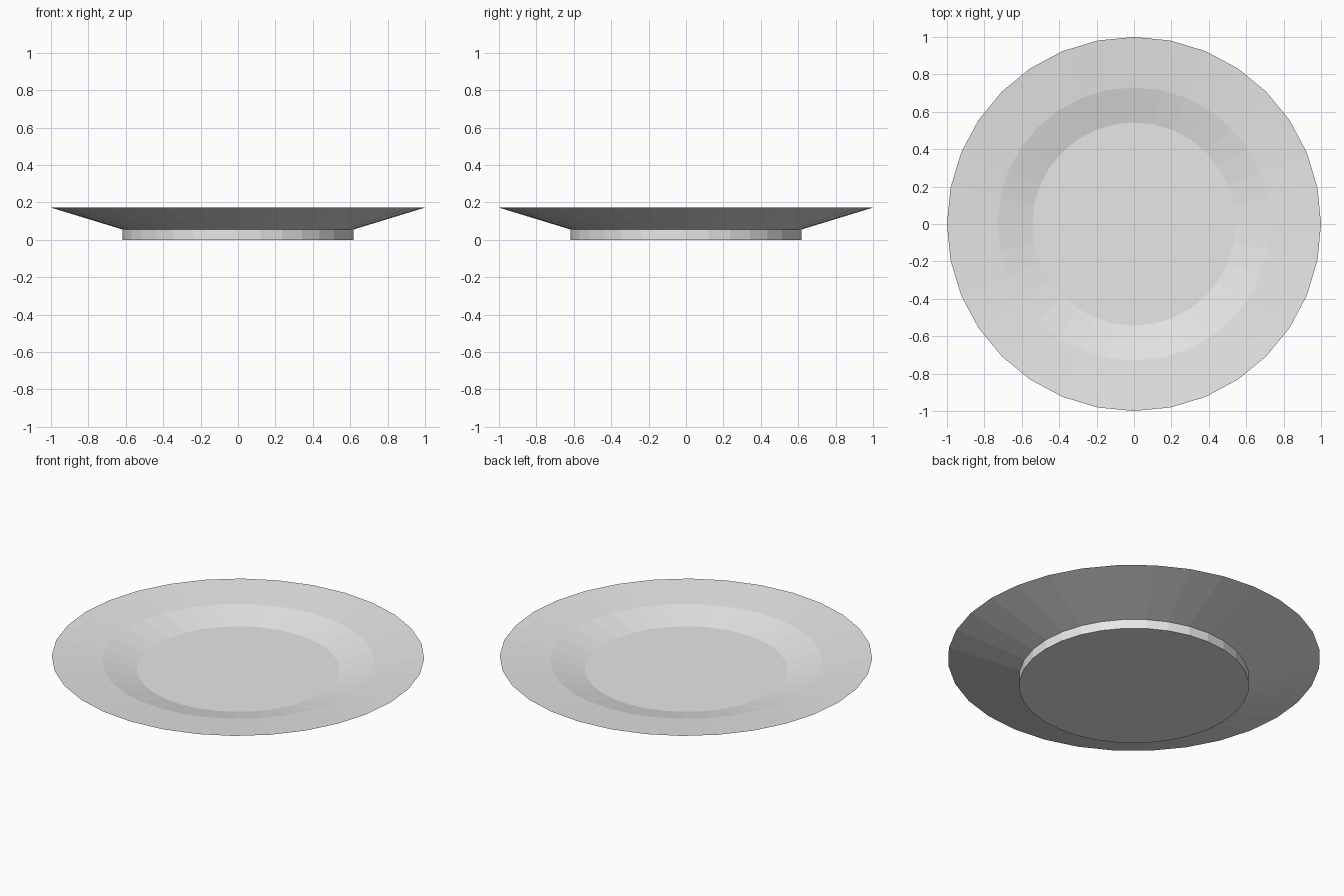
import bpy
import bmesh
from math import cos, sin, tau

cube = bpy.data.objects.get("Cube")
if cube:
    bpy.data.objects.remove(cube, do_unlink=True)

SIDES = 32

# Plain grey glaze
grey = bpy.data.materials.new("light_grey")
grey.use_nodes = True
colour = (0.8, 0.8, 0.8, 1)
grey.diffuse_color = colour
grey.node_tree.nodes["Principled BSDF"].inputs["Base Color"].default_value = colour


def lathe(name, profile, material):
    """Spin a (radius, height) profile into a closed, flat-shaded solid."""
    bm = bmesh.new()
    rings = [[bm.verts.new((r * cos(tau * i / SIDES), r * sin(tau * i / SIDES), z))
              for i in range(SIDES)] for r, z in profile]
    for low, high in zip(rings, rings[1:]):
        for i in range(SIDES):
            j = (i + 1) % SIDES
            bm.faces.new((low[i], low[j], high[j], high[i]))
    # Flat underside and flat eating surface
    bm.faces.new(rings[0][::-1])
    bm.faces.new(rings[-1])
    bmesh.ops.recalc_face_normals(bm, faces=bm.faces)
    mesh = bpy.data.meshes.new(name)
    bm.to_mesh(mesh)
    bm.free()
    mesh.materials.append(material)
    obj = bpy.data.objects.new(name, mesh)
    bpy.context.collection.objects.link(obj)
    return obj


# Foot, flared underside, sharp rim, shallow lip, well
lathe("plate", [
    (0.617, 0.0),
    (0.617, 0.055),
    (1.0, 0.172),
    (0.73, 0.148),
    (0.543, 0.102),
], grey)
